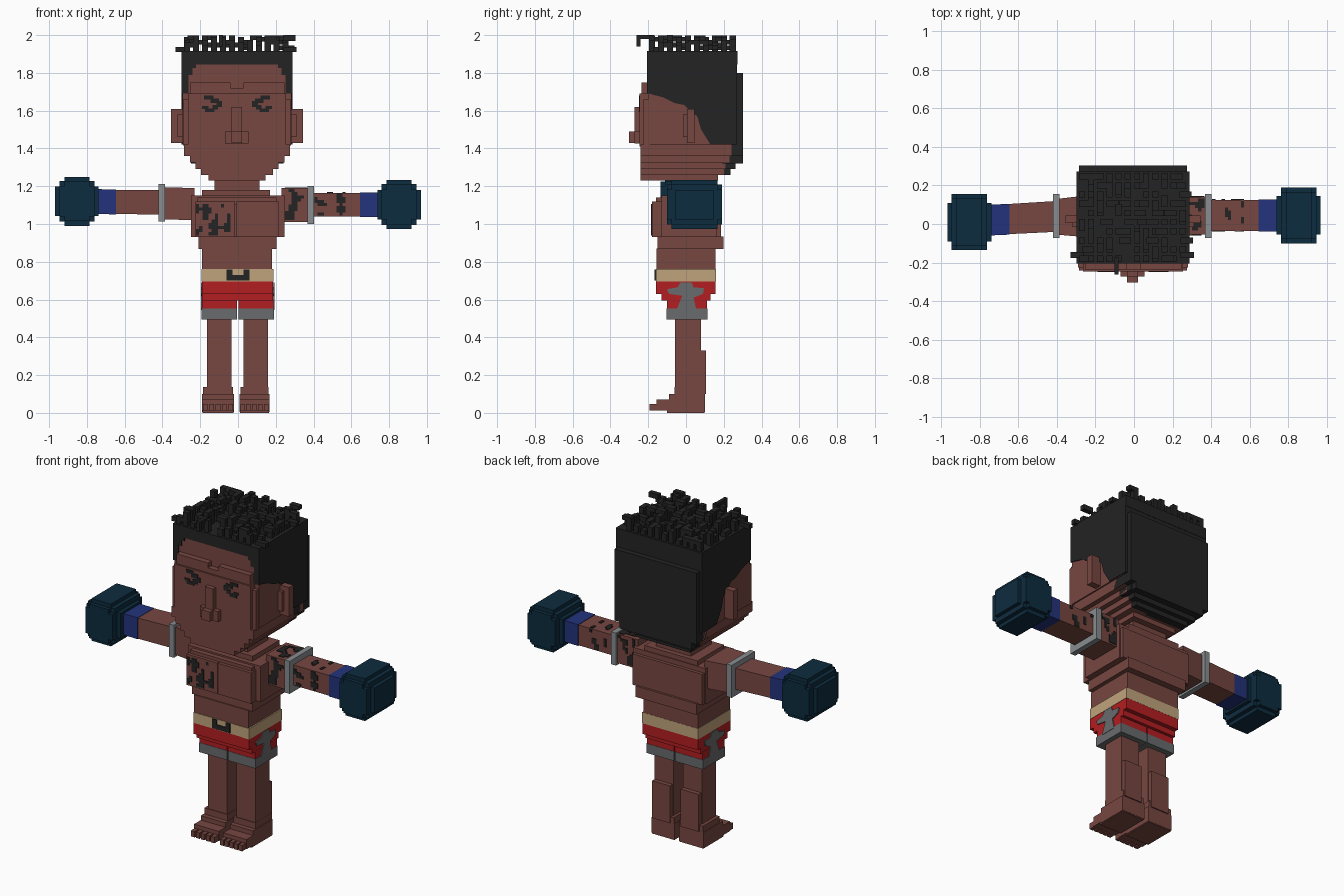
import bpy, bmesh, random
from mathutils import Vector, noise

random.seed(7)


def material(name, r, g, b):
    m = bpy.data.materials.new(name)
    m.diffuse_color = (r, g, b, 1)
    return m


skin = material("brown skin", .185, .063, .053)
black = material("soft black", .017, .017, .017)
navy = material("glove navy", .004, .025, .05)
blue = material("wrap blue", .017, .033, .2)
silver = material("band silver", .25, .27, .28)
tan = material("belt tan", .53, .37, .2)
red = material("shorts red", .45, .013, .015)
grey = material("hem grey", .14, .145, .15)


def finish(name, mat, bm):
    bmesh.ops.recalc_face_normals(bm, faces=bm.faces)
    me = bpy.data.meshes.new(name)
    bm.to_mesh(me)
    bm.free()
    me.materials.append(mat)
    ob = bpy.data.objects.new(name, me)
    bpy.context.collection.objects.link(ob)
    return ob


def hexa(bm, a, b):
    """Closed block between two four-point rings."""
    va, vb = [bm.verts.new(p) for p in a], [bm.verts.new(p) for p in b]
    n = len(va)
    bm.faces.new(va)
    bm.faces.new(vb[::-1])
    for i in range(n):
        bm.faces.new((va[i], vb[i], vb[(i + 1) % n], va[(i + 1) % n]))


def ring(x, y0, y1, z0, z1):
    return [(x, y0, z0), (x, y1, z0), (x, y1, z1), (x, y0, z1)]


def boxes(name, mat, items):
    bm = bmesh.new()
    for x0, x1, y0, y1, z0, z1 in items:
        hexa(bm, ring(x0, y0, y1, z0, z1), ring(x1, y0, y1, z0, z1))
    return finish(name, mat, bm)


def limb(name, mat, a, b):
    bm = bmesh.new()
    hexa(bm, ring(*a), ring(*b))
    return finish(name, mat, bm)


def prism(name, mat, profile, x0, x1):
    """Side profile of (y, z) points extruded along x."""
    bm = bmesh.new()
    hexa(bm, [(x0, y, z) for y, z in profile], [(x1, y, z) for y, z in profile])
    return finish(name, mat, bm)


def ink(name, origin, u, v, n, nu, nv, cut, c=.0165):
    """Blotchy pattern of small thin plates on a flat surface."""
    o, u, v, n = map(Vector, (origin, u, v, n))
    items = []
    for i in range(nu):
        for j in range(nv):
            p = o + u * i * c + v * j * c
            if noise.noise(p * 21 + Vector((3.3, 1.7, 5.1))) > cut:
                a, b = p - n * .004, p + (u + v) * c + n * .004
                items.append([t for k in range(3) for t in sorted((a[k], b[k]))])
    if items:
        boxes(name, black, items)


# Head: stepped jaw layers, face panel, ears and nose
jaw = [(.15, 1.23, 1.26, .17), (.19, 1.26, 1.29, .2), (.22, 1.29, 1.325, .21),
       (.25, 1.325, 1.36, .23), (.28, 1.36, 1.42, .24)]
boxes("jaw", skin, [(-w - .005, w - .005, -.242, yb, z0, z1) for w, z0, z1, yb in jaw])
boxes("head", skin, [(-.293, .283, -.2, .25, 1.42, 1.85)])
boxes("face", skin, [(-.265, .255, -.245, -.19, 1.41, 1.69), (-.29, .28, -.225, -.19, 1.415, 1.66),
                     (-.255, .245, -.235, -.19, 1.69, 1.72),
                     (-.255, -.04, -.235, -.19, 1.72, 1.75), (.03, .245, -.235, -.19, 1.72, 1.75)])
boxes("ears", skin, [(-.355, -.28, .005, .045, 1.43, 1.61), (.28, .345, .005, .045, 1.43, 1.61),
                     (-.32, -.28, -.015, .01, 1.46, 1.58), (.28, .31, -.015, .01, 1.46, 1.58)])
boxes("nose", skin, [(-.035, .02, -.272, -.24, 1.47, 1.62), (-.07, .055, -.272, -.24, 1.425, 1.49),
                     (-.035, .02, -.303, -.24, 1.43, 1.49)])

# Eyes: stepped wedge shapes pointing to the nose
eye = [(.08, .11, 1.62, 1.65), (.095, .14, 1.64, 1.665), (.125, .175, 1.66, 1.68),
       (.1, .13, 1.605, 1.63), (.12, .17, 1.592, 1.612), (.15, .185, 1.61, 1.625)]
boxes("eyes", black, [(min(s * a, s * b) - .005, max(s * a, s * b) - .005, -.249, -.241, z0, z1)
                      for s in (-1, 1) for a, b, z0, z1 in eye])

# Hair: side sweep, back layers, front edges and flat cap
prism("hair_sides", black, [(-.195, 1.86), (-.195, 1.69), (-.12, 1.67), (-.06, 1.64), (-.01, 1.63),
                            (.02, 1.6), (.06, 1.57), (.08, 1.5), (.13, 1.42), (.27, 1.42), (.27, 1.86)],
      -.298, .288)
boxes("hair_back", black, [(-.285, .275, .2, .303, 1.36, 1.8), (-.25, .24, .19, .303, 1.32, 1.37),
                           (-.285, .275, .15, .27, 1.36, 1.43), (-.255, .245, .165, .268, 1.325, 1.365),
                           (-.225, .215, .18, .262, 1.29, 1.33), (-.193, .183, .185, .235, 1.26, 1.3)])
boxes("hair_front", black, [(-.298, -.262, -.206, -.19, 1.69, 1.86), (.252, .288, -.206, -.19, 1.69, 1.86),
                            (-.27, -.24, -.206, -.19, 1.79, 1.86), (.23, .26, -.206, -.19, 1.79, 1.86),
                            (-.25, -.222, -.206, -.19, 1.825, 1.86), (.212, .24, -.206, -.19, 1.825, 1.86)])
boxes("hair_cap", black, [(-.298, .288, -.206, .272, 1.845, 1.915)])

# Hair tufts: upright locks, many with a bent tip
tufts = []
for i in range(12):
    for j in range(10):
        x, y = -.27 + i * .0475, -.18 + j * .0475
        if random.random() < .12:
            continue
        top = random.choice((1.945, 1.96, 1.975, 1.99, 1.998))
        tufts.append((x - .016, x + .016, y - .016, y + .016, 1.9, top))
        if random.random() < .7:
            dx, dy = random.choice(((.03, 0), (-.03, 0), (0, .03), (0, -.03)))
            if abs(x + dx) < .29 and -.2 < y + dy < .26:
                tufts.append((x + dx - .016, x + dx + .016, y + dy - .016, y + dy + .016, top - .025, top))
tufts += [(-.33, -.26, -.175, -.145, 1.91, 1.938), (.24, .31, -.175, -.145, 1.91, 1.938),
          (.24, .305, -.1, -.07, 1.97, 2), (-.1, -.08, -.262, -.17, 1.98, 2), (-.1, -.08, -.262, -.24, 1.94, 2)]
boxes("hair_tufts", black, tufts)

# Torso
boxes("neck", skin, [(-.125, .115, -.07, .13, 1.12, 1.24), (-.19, .17, -.1, .16, 1.12, 1.18)])
boxes("chest", skin, [(-.25, .245, -.13, .165, .93, 1.15), (-.215, .205, -.16, .16, 1.1, 1.14),
                      (-.225, -.015, -.18, -.1, .93, 1.12), (-.01, .215, -.18, -.1, .93, 1.12),
                      (-.24, .235, .1, .185, .93, 1.12)])
boxes("belly", skin, [(-.21, .205, -.15, .198, .868, .935), (-.19, .18, -.157, .157, .76, .87)])
ink("chest_ink", (-.222, -.18, .94), (1, 0, 0), (0, 0, 1), (0, -1, 0), 11, 10, .06)

# Arms, bands and wraps
limb("upper_arm_left", skin, (-.23, -.07, .15, 1.02, 1.19), (-.4, -.055, .13, 1.025, 1.195))
limb("forearm_left", skin, (-.39, -.04, .12, 1.05, 1.18), (-.66, -.053, .103, 1.053, 1.18))
limb("wrap_left", blue, (-.645, -.055, .104, 1.05, 1.182), (-.76, -.06, .1, 1.055, 1.185))
boxes("upper_arm_right", skin, [(.23, .385, -.055, .14, 1.01, 1.19)])
boxes("forearm_right", skin, [(.37, .66, -.035, .125, 1.04, 1.165)])
boxes("wrap_right", blue, [(.645, .76, -.038, .128, 1.037, 1.168)])
for side, x0, z0 in (("left", -.42, 1.012), ("right", .368, 1)):
    boxes("arm_band_" + side, silver, [(x0, x0 + .034, -.072, .155, z0, z0 + .2)])
X, Y, Z = (1, 0, 0), (0, 1, 0), (0, 0, 1)
ink("upper_arm_ink_front", (.25, -.055, 1.02), X, Z, (0, -1, 0), 7, 10, .08)
ink("upper_arm_ink_back", (.25, .14, 1.02), X, Z, Y, 7, 10, .08)
ink("upper_arm_ink_top", (.25, -.05, 1.19), X, Y, Z, 7, 11, .08)
ink("forearm_ink_front", (.405, -.035, 1.045), X, Z, (0, -1, 0), 10, 7, .15)
ink("forearm_ink_back", (.405, .125, 1.045), X, Z, Y, 10, 7, .2)
ink("forearm_ink_top", (.405, -.03, 1.165), X, Y, Z, 10, 9, .15)

# Gloves: stepped balls
ball = [(.115, .1, .078), (.092, .122, .108), (.092, .145, .08), (.066, .122, .13), (.066, .145, .105)]
for side, cx, cy, cz in (("left", -.853, .01, 1.12), ("right", .853, .045, 1.103)):
    boxes("glove_" + side, navy, [(cx - a, cx + a, cy - b, cy + b, cz - c, cz + c) for a, b, c in ball])

# Belt and shorts
boxes("belt", tan, [(-.192, .188, -.16, .158, .695, .762)])
boxes("buckle", black, [(-.06, -.03, -.166, -.15, .702, .76), (.03, .06, -.166, -.15, .702, .76),
                        (-.06, .06, -.166, -.15, .702, .73)])
boxes("shorts", red, [(-.19, .186, -.16, .157, .63, .697), (-.19, .186, -.13, .13, .595, .64),
                      (-.191, -.004, -.1, .112, .55, .6), (.002, .187, -.1, .112, .55, .6)])
boxes("shorts_hem", grey, [(-.194, -.004, -.102, .114, .495, .553), (.002, .19, -.102, .114, .495, .553)])
patch = [(-.05, .545), (.055, .545), (.04, .61), (.09, .63), (.095, .66), (.04, .665), (.03, .69),
         (-.03, .69), (-.045, .665), (-.1, .655), (-.09, .63), (-.02, .62)]
for side, x in (("left", -.196), ("right", .184)):
    prism("side_patch_" + side, grey, patch, x, x + .008)

# Legs and feet with separate toes
for side, lx, fx, fw in (("left", -.165, -.19, .168), ("right", .03, .008, .158)):
    boxes("leg_" + side, skin, [(lx, lx + .13, -.058, .08, .1, .51), (lx + .004, lx + .126, -.05, .107, .1, .33)])
    boxes("foot_" + side, skin, [(fx, fx + fw, -.09, .1, .005, .1), (fx + .005, fx + fw - .005, -.062, .1, .09, .138),
                                 (fx, fx + fw, -.155, -.08, .012, .072)])
    step = fw / 5
    boxes("toes_" + side, skin, [(fx + i * step + .004, fx + (i + 1) * step - .004, -.192, -.14, .012, .048)
                                 for i in range(5)])
    boxes("sole_" + side, skin, [(fx + .003, fx + fw - .003, -.1, .098, 0, .02)])
